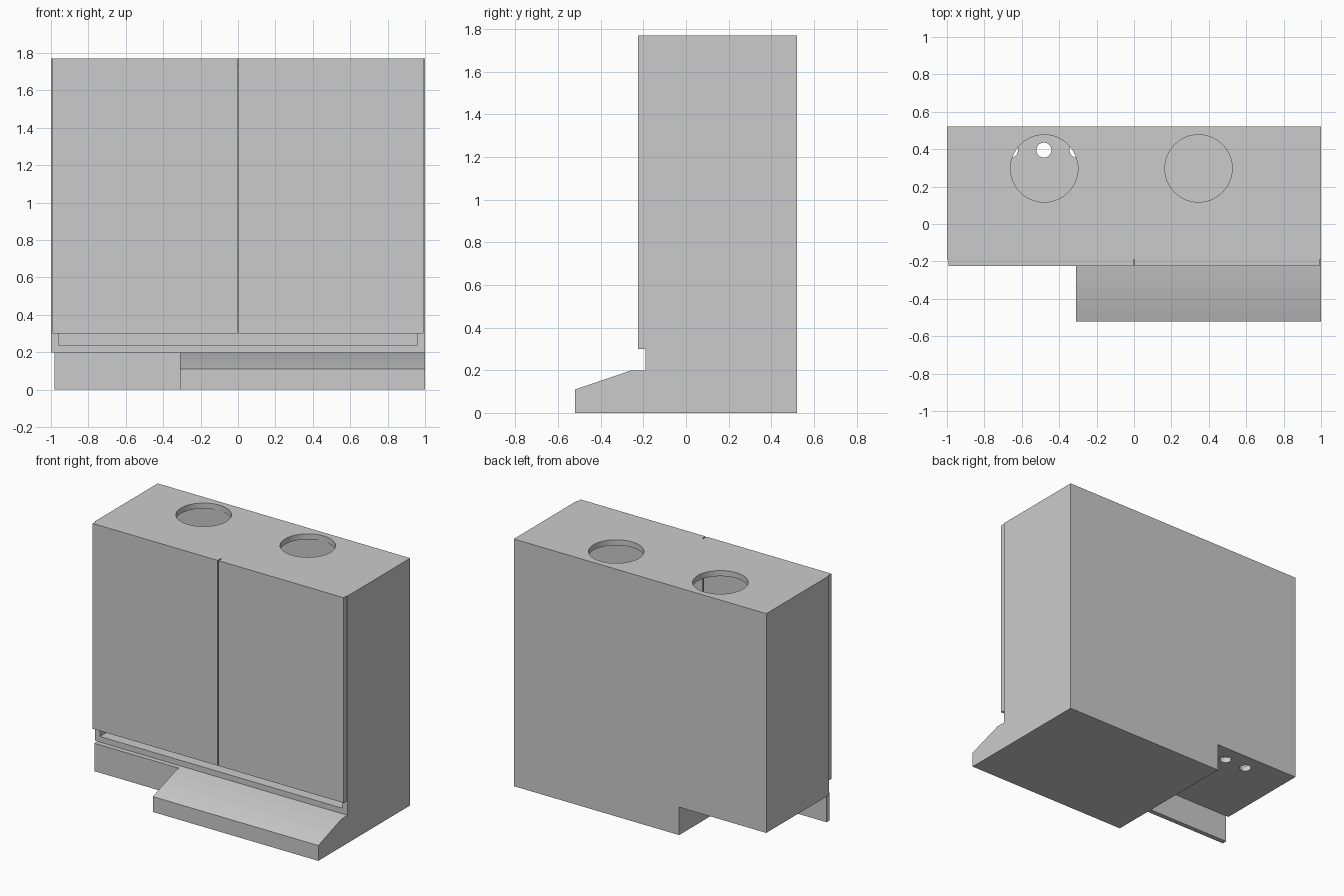
import bpy
import bmesh
from math import radians

cube = bpy.data.objects.get("Cube")
if cube:
    bpy.data.objects.remove(cube, do_unlink=True)

# Single flat grey
grey = bpy.data.materials.new("light grey")
grey.use_nodes = True
COLOUR = (0.6, 0.6, 0.6, 1)
grey.diffuse_color = COLOUR
grey.node_tree.nodes["Principled BSDF"].inputs["Base Color"].default_value = COLOUR

BACK, FRONT, DOOR_FRONT = 0.52, -0.19, -0.225
FLOOR, TOP, PANEL = 0.2, 1.77, 0.04


def link(name, bm):
    mesh = bpy.data.meshes.new(name)
    bmesh.ops.recalc_face_normals(bm, faces=bm.faces)
    bm.to_mesh(mesh)
    bm.free()
    mesh.materials.append(grey)
    obj = bpy.data.objects.new(name, mesh)
    bpy.context.collection.objects.link(obj)
    return obj


def prism(name, profile, x0, x1):
    """Extrude a (y, z) profile from x0 to x1."""
    bm = bmesh.new()
    face = bm.faces.new([bm.verts.new((x0, y, z)) for y, z in profile])
    moved = bmesh.ops.extrude_face_region(bm, geom=[face])["geom"]
    verts = [v for v in moved if isinstance(v, bmesh.types.BMVert)]
    bmesh.ops.translate(bm, verts=verts, vec=(x1 - x0, 0, 0))
    return link(name, bm)


def box(name, x0, x1, y0, y1, z0, z1):
    return prism(name, [(y0, z0), (y1, z0), (y1, z1), (y0, z1)], x0, x1)


def cylinder(name, x, y, z, radius, height):
    bpy.ops.mesh.primitive_cylinder_add(vertices=64, radius=radius, depth=height,
                                        location=(x, y, z))
    obj = bpy.context.object
    obj.name = name
    return obj


def select_only(obj):
    bpy.ops.object.select_all(action='DESELECT')
    obj.select_set(True)
    bpy.context.view_layer.objects.active = obj


def cut(target, cutter):
    cutter.hide_render = True
    mod = target.modifiers.new("cut", 'BOOLEAN')
    mod.operation, mod.solver, mod.object = 'DIFFERENCE', 'EXACT', cutter
    select_only(target)
    bpy.ops.object.modifier_apply(modifier=mod.name)
    bpy.data.objects.remove(cutter, do_unlink=True)


# Open-fronted hollow carcass
carcass = box("carcass", -1, 1, FRONT, BACK, FLOOR, TOP)
cut(carcass, box("cavity_cutter", -1 + PANEL, 1 - PANEL, FRONT - 0.1, BACK - PANEL,
                 FLOOR + PANEL, TOP - PANEL))

# Two duct openings in the top panel
for x in (-0.48, 0.345):
    cut(carcass, cylinder("duct_cutter", x, 0.297, TOP, 0.18, 0.2))

# Row of three pipe holes in the floor panel
for x in (-0.66, -0.482, -0.305):
    cut(carcass, cylinder("pipe_cutter", x, 0.395, FLOOR, 0.04, 0.2))

# Pair of doors with a narrow gap between them
for name, x0, x1 in (("right_door", -0.993, -0.004), ("left_door", 0.004, 0.993)):
    box(name, x0, x1, DOOR_FRONT, FRONT, 0.3, TOP)

# Plinth with a sloping step at the front
plinth = prism("plinth", [(-0.52, 0), (BACK, 0), (BACK, FLOOR), (-0.255, FLOOR),
                          (-0.52, 0.11)], -0.31, 1)

# Thin kick board beside the plinth
box("kick_board", -0.98, -0.31, DOOR_FRONT, FRONT, 0, FLOOR)

for obj in (carcass, plinth):
    select_only(obj)
    bpy.ops.object.shade_smooth_by_angle(angle=radians(30))
